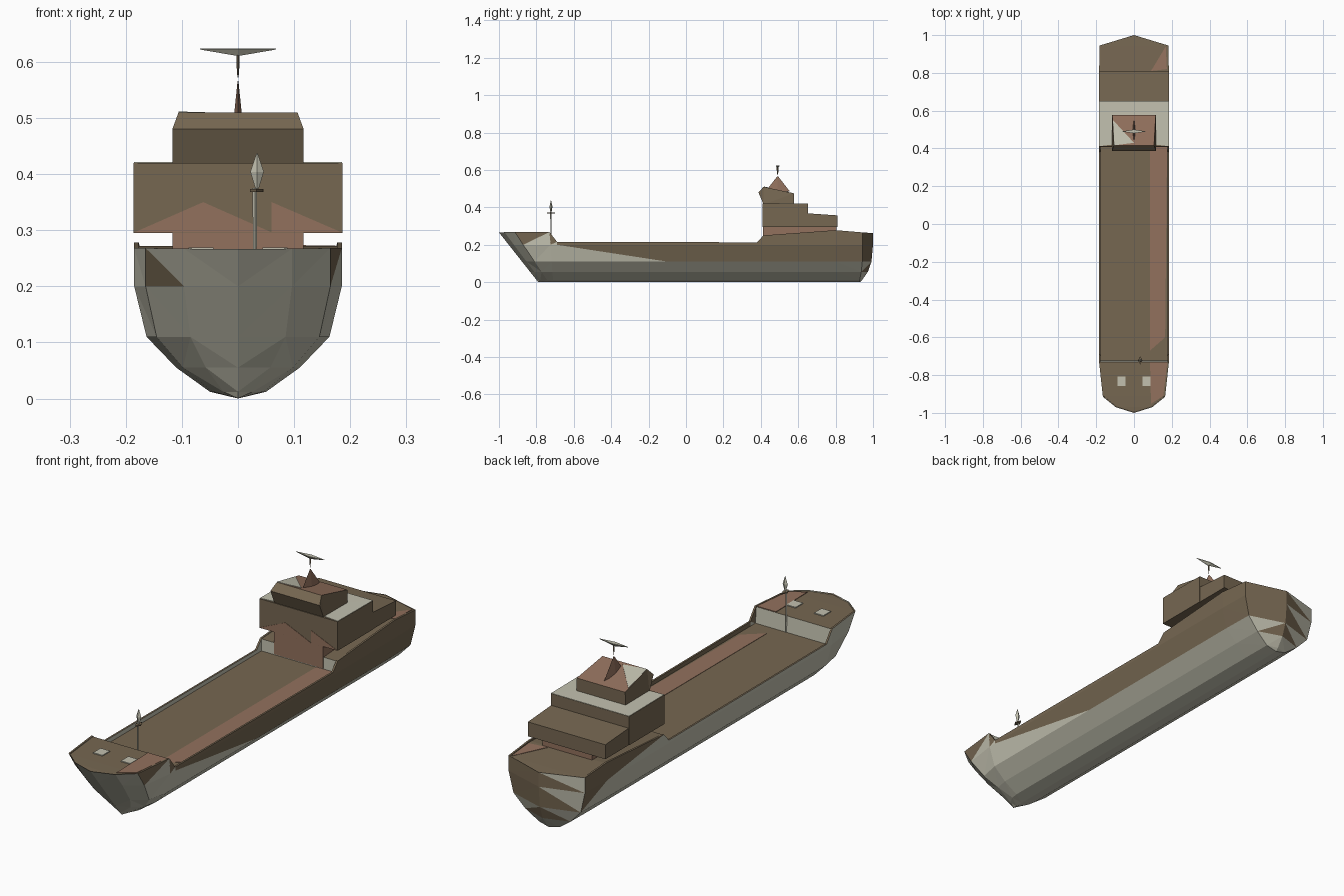
import bpy, bmesh


def material(name, color):
    m = bpy.data.materials.new(name)
    m.diffuse_color = (*color, 1)
    return m


GREY = material("pale_grey", (0.54, 0.53, 0.43))
BROWN = material("dark_brown", (0.18, 0.135, 0.083))
RUST = material("rust", (0.29, 0.165, 0.11))


def finish(name, bm, mats, pick=None):
    bmesh.ops.remove_doubles(bm, verts=bm.verts, dist=0.0004)
    if pick:
        bmesh.ops.triangulate(bm, faces=bm.faces)
    bmesh.ops.recalc_face_normals(bm, faces=bm.faces)
    for f in bm.faces:
        f.material_index = pick(f.calc_center_median(), f.normal) if pick else 0
    me = bpy.data.meshes.new(name)
    bm.to_mesh(me)
    bm.free()
    ob = bpy.data.objects.new(name, me)
    bpy.context.collection.objects.link(ob)
    for m in mats:
        me.materials.append(m)
    return ob


def loft(name, rings, *mats, pick=None):
    """Skin a list of closed rings and cap both ends."""
    bm = bmesh.new()
    vs = [[bm.verts.new(p) for p in r] for r in rings]
    n = len(vs[0])
    for a, b in zip(vs, vs[1:]):
        for i in range(n):
            j = (i + 1) % n
            bm.faces.new((a[i], a[j], b[j], b[i]))
    bm.faces.new(vs[0])
    bm.faces.new(vs[-1])
    return finish(name, bm, mats, pick)


def prism(name, profile, *mats, pick=None):
    """Side profile of (y, z, half width) points spanned across x."""
    return loft(name, [[(s * w, y, z) for y, z, w in profile] for s in (-1, 1)],
                *mats, pick=pick)


def block(name, y0, y1, z0, z1, w, mat, z1_back=None):
    zb = z1 if z1_back is None else z1_back
    return prism(name, [(y0, z0, w), (y1, z0, w), (y1, zb, w), (y0, z1, w)], mat)


def plate(name, points, mat, offset=(0, 0, 0.0015)):
    """Thin painted sheet lying on another surface."""
    return loft(name, [[tuple(c + k * o for c, o in zip(p, offset)) for p in points]
                       for k in (-1, 1)], mat)


def spindle(name, x, y, levels, mat):
    """Four-sided stack of (z, x radius, y radius)."""
    return loft(name, [[(x + rx, y, z), (x, y + ry, z), (x - rx, y, z), (x, y - ry, z)]
                       for z, rx, ry in levels], mat)


def hull_paint(c, n):
    """0 grey, 1 brown: decks, aft starboard side, stern and port bow are brown."""
    if n.z > 0.5 and c.z > 0.15:
        return 1
    if c.y > 0.96:
        return int(abs(c.x) < 0.075 or c.x > 0)
    if c.x > 0.12:
        return int(c.z > 0.105 + max(0, -0.1 - c.y) * 0.19 or c.y > 0.93)
    if c.x < -0.12 and c.y < -0.84:
        return int(c.z > 0.15)
    return int(c.x < -0.12 and c.y > 0.6 and c.z > 0.16)


# Hull: rounded section swept through stations, decks included
SECTION = [(0.0, 0.0), (0.05, 0.012), (0.11, 0.055), (0.163, 0.11), (0.185, 0.20)]
STATIONS = [  # y at rim, width scale, rim z, deck z, rake, rake power
    (-1.0, 0.0, 0.266, 0.262, 0.21, 1),
    (-0.97, 0.52, 0.267, 0.264, 0.20, 1),
    (-0.915, 0.89, 0.268, 0.265, 0.18, 1),
    (-0.73, 1.0, 0.268, 0.265, 0.02, 1),
    (-0.729, 1.0, 0.267, 0.197, 0.02, 1),
    (-0.69, 1.0, 0.216, 0.197, 0.0, 1),
    (-0.10, 1.0, 0.214, 0.197, 0.0, 1),
    (0.38, 1.0, 0.213, 0.197, 0.0, 1),
    (0.412, 1.0, 0.248, 0.197, 0.0, 1),
    (0.413, 1.0, 0.25, 0.248, 0.0, 1),
    (0.80, 1.0, 0.278, 0.272, 0.0, 1),
    (0.945, 0.98, 0.266, 0.264, -0.02, 4),
    (1.0, 0.0, 0.262, 0.26, -0.07, 4),
]
rings = []
for y, s, top, deck, rake, power in STATIONS:
    half = SECTION + [(0.185, top), (0.177, top), (0.177, deck)]
    pts = half + [(-x, z) for x, z in half[:0:-1]]
    rings.append([(x * s, y + rake * max(0, 1 - z / 0.266) ** power, z) for x, z in pts])
loft("hull", rings, GREY, BROWN, pick=hull_paint)

# Rust-coloured strips on the starboard side of the decks
plate("main_deck_strip", [(0.085, -0.67, 0.197), (0.165, -0.60, 0.197),
                          (0.175, 0.411, 0.197), (0.085, 0.411, 0.197)], RUST)
plate("foredeck_strip", [(0.09, -0.952, 0.266), (0.155, -0.91, 0.266),
                         (0.176, -0.732, 0.266), (0.085, -0.732, 0.266)], RUST)
plate("afterdeck_strip", [(0.09, 0.81, 0.272), (0.174, 0.82, 0.271),
                          (0.168, 0.94, 0.264)], RUST)

# Foredeck hatches
for side in (-1, 1):
    plate("hatch", [(side * 0.066 + a * 0.022, -0.832 + b * 0.025, 0.267)
                    for a, b in ((-1, -1), (1, -1), (1, 1), (-1, 1))], GREY, (0, 0, 0.002))

# Superstructure: narrow core below wide deckhouses, leaving side passages
block("deckhouse_core", 0.411, 0.805, 0.20, 0.30, 0.117, RUST)
block("front_deckhouse", 0.41, 0.652, 0.295, 0.42, 0.186, BROWN, 0.418)
block("rear_deckhouse", 0.65, 0.81, 0.295, 0.368, 0.184, BROWN, 0.357)

# Rust patches on the deckhouse front
for tri in ([(-0.185, 0.296), (-0.062, 0.35), (0.06, 0.296)],
            [(0.06, 0.35), (0.06, 0.296), (0.185, 0.296)]):
    plate("front_patch", [(x, 0.41, z) for x, z in tri], RUST, (0, 0.0015, 0))

# Pale roof around the wheelhouse
plate("roof_rear_strip", [(-0.185, 0.651, 0.418), (0.185, 0.651, 0.418),
                          (0.115, 0.575, 0.419), (-0.115, 0.575, 0.419)], GREY)
for s in (-1, 1):
    plate("roof_side_strip", [(s * 0.185, 0.651, 0.418), (s * 0.115, 0.575, 0.419),
                              (s * 0.115, 0.42, 0.42), (s * 0.185, 0.412, 0.42)],
          GREY)

# Wheelhouse with raked front and sloping rust roof
prism("wheelhouse", [(0.415, 0.415, 0.117), (0.577, 0.415, 0.117), (0.577, 0.475, 0.115),
                     (0.415, 0.510, 0.106), (0.387, 0.480, 0.117)], BROWN, RUST,
      pick=lambda c, n: int(n.z > 0.9))
plate("wheelhouse_roof_patch", [(-0.106, 0.416, 0.51), (0.0, 0.43, 0.507),
                                (-0.111, 0.55, 0.481)], GREY)

# Roof fin, radar post and scanner
spindle("roof_fin", 0, 0.49, [(0.485, 0.009, 0.065), (0.566, 0.0008, 0.002)], RUST)
spindle("radar_post", 0, 0.49, [(0.572, 0.001, 0.001), (0.598, 0.003, 0.005),
                                (0.614, 0.003, 0.005)], BROWN)
spindle("radar_scanner", 0, 0.49, [(0.611, 0.004, 0.004), (0.622, 0.068, 0.010),
                                   (0.624, 0.068, 0.010)], GREY)

# Foremast with lantern and crossarm
spindle("foremast", 0.030, -0.722, [(0.197, 0.003, 0.003), (0.375, 0.004, 0.004)], GREY)
spindle("mast_lantern", 0.034, -0.722, [(0.374, 0.003, 0.003), (0.404, 0.012, 0.008),
                                        (0.437, 0.001, 0.001)], GREY)
spindle("mast_crossarm", 0.033, -0.722, [(0.368, 0.012, 0.022), (0.373, 0.012, 0.022)], BROWN)
